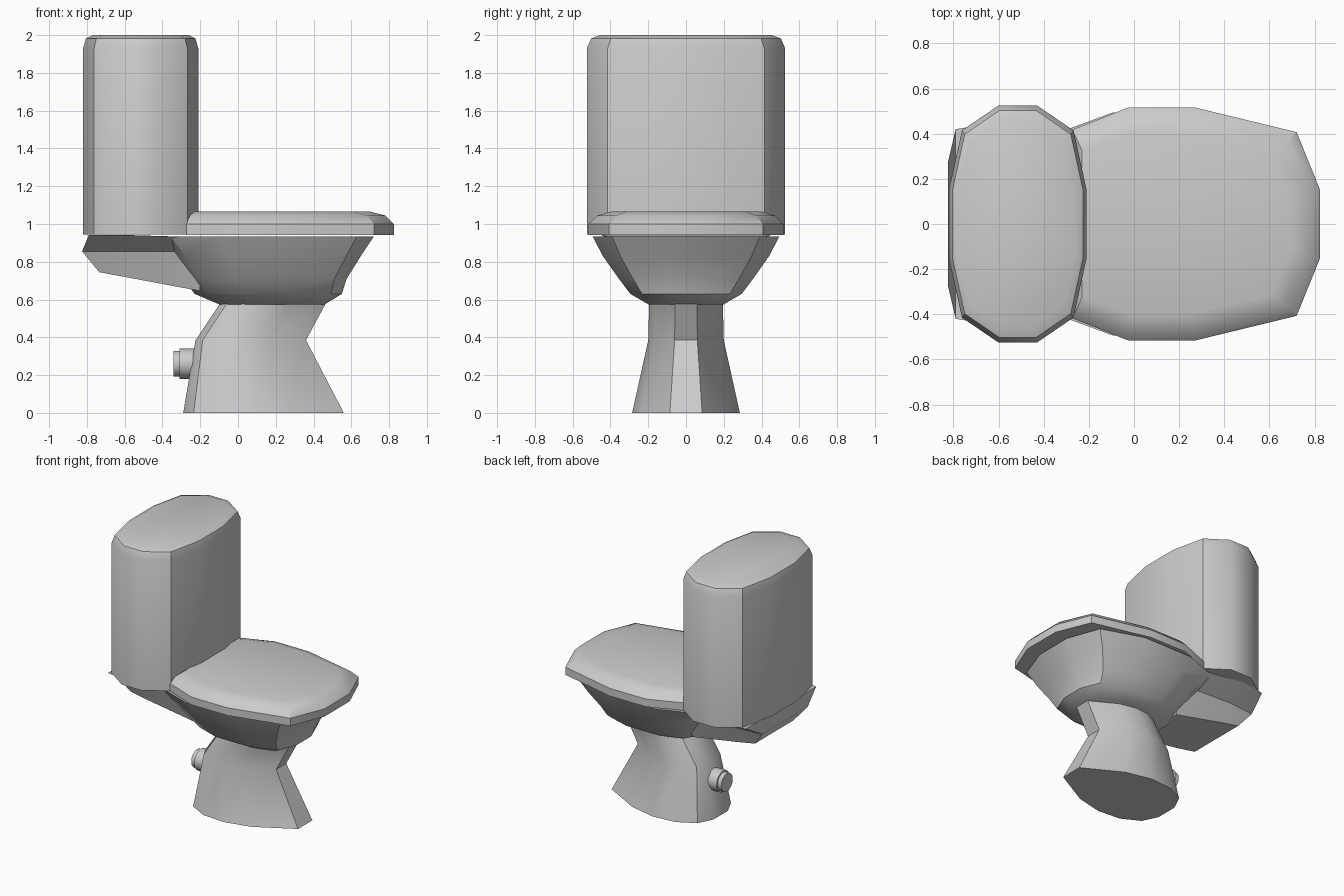
import bpy, bmesh, math

if "Cube" in bpy.data.objects:
    bpy.data.objects.remove(bpy.data.objects["Cube"])

def finish(bm, name, angle=35):
    bmesh.ops.recalc_face_normals(bm, faces=bm.faces)
    me = bpy.data.meshes.new(name)
    bm.to_mesh(me)
    bm.free()
    ob = bpy.data.objects.new(name, me)
    bpy.context.collection.objects.link(ob)
    bpy.ops.object.select_all(action='DESELECT')
    ob.select_set(True)
    bpy.context.view_layer.objects.active = ob
    bpy.ops.object.shade_smooth_by_angle(angle=math.radians(angle))
    return ob

def loft(name, rings, angle=35):
    """Skin a stack of equal-length closed rings and cap both ends."""
    bm = bmesh.new()
    vs = [[bm.verts.new(p) for p in r] for r in rings]
    n = len(vs[0])
    for a, b in zip(vs, vs[1:]):
        for i in range(n):
            j = (i + 1) % n
            bm.faces.new((a[i], a[j], b[j], b[i]))
    bm.faces.new(vs[0])
    bm.faces.new(vs[-1])
    return finish(bm, name, angle)

def ring(half, z, x0, x1, ry):
    """Mirror a normalised half outline across y and fit it to x0..x1, +-ry."""
    full = half + [(u, -v) for u, v in reversed(half)]
    c, r = (x0 + x1) / 2, (x1 - x0) / 2
    return [(c + u * r, v * ry, z) for u, v in full]

OVAL = [(1, .29), (.81, .79), (.28, 1), (-.28, 1), (-.81, .79), (-1, .29)]
BOWL = [(1, .29), (.85, .79), (.33, 1), (-.35, 1), (-.8, .8), (-1, .3)]
LID = [(1, .29), (.81, .79), (0, 1), (-.55, 1), (-1, .81)]
FOOT = [(1, .3), (.34, .84), (-.13, 1), (-.55, .95), (-.87, .7), (-1, .3)]

# Cistern with softened top edge
loft("tank", [ring(OVAL, *p) for p in [
    (.945, -.82, -.21, .525), (1.93, -.82, -.21, .525),
    (1.982, -.805, -.225, .503), (2.0, -.77, -.26, .455)]])

# Closed lid and seat
loft("seat_lid", [ring(LID, *p) for p in [
    (.942, -.275, .825, .515), (1.0, -.275, .825, .515),
    (1.045, -.255, .78, .47), (1.065, -.23, .70, .40)]])

# Bowl
loft("bowl", [ring(BOWL, *p) for p in [
    (.575, -.10, .46, .20), (.63, -.23, .55, .295), (.71, -.285, .575, .355),
    (.83, -.38, .65, .44), (.935, -.48, .72, .495)]])

# Pedestal
loft("pedestal", [ring(FOOT, *p) for p in [
    (0, -.29, .56, .285), (.385, -.225, .36, .20), (.58, -.095, .465, .195)]])

# Shelf under the cistern, running forward into the bowl
def section(levels):
    half = [(x, y, z) for x, y, z in levels]
    return half + [(x, -y, z) for x, y, z in reversed(half)]

loft("tank_shelf", [
    section([(-.79, .42, .942), (-.825, .27, .855), (-.735, .23, .745)]),
    section([(-.60, .45, .942), (-.60, .29, .855), (-.60, .23, .72)]),
    section([(-.20, .40, .93), (-.20, .27, .855), (-.20, .21, .645)])], 25)

# Waste pipe stub at the back
def pipe(name, x0, x1, radius):
    pts = [(radius * math.cos(math.tau * i / 16), .26 + radius * math.sin(math.tau * i / 16))
           for i in range(16)]
    loft(name, [[(x, y, z) for y, z in pts] for x in (x0, x1)])

pipe("pipe_collar", -.31, -.18, .08)
pipe("pipe_end", -.342, -.30, .068)
